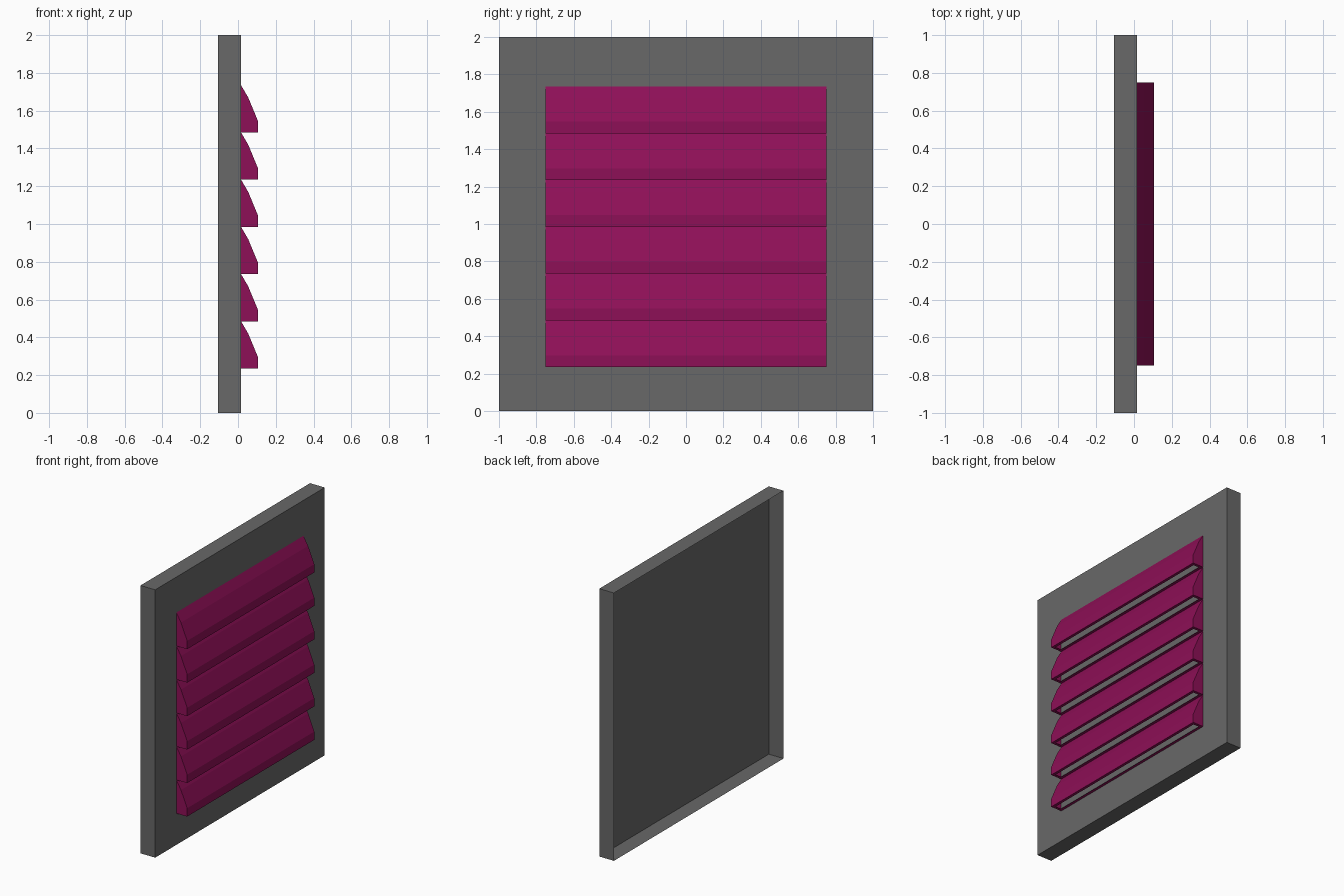
import bpy, bmesh

if "Cube" in bpy.data.objects:
    bpy.data.objects.remove(bpy.data.objects["Cube"])


def material(name, color):
    m = bpy.data.materials.new(name)
    m.diffuse_color = (*color, 1)
    m.use_nodes = True
    m.node_tree.nodes["Principled BSDF"].inputs["Base Color"].default_value = m.diffuse_color
    return m


def make_object(name, bm, mat):
    me = bpy.data.meshes.new(name)
    bm.to_mesh(me)
    bm.free()
    me.materials.append(mat)
    ob = bpy.data.objects.new(name, me)
    bpy.context.collection.objects.link(ob)
    return ob


grey = material("dark grey", (0.14, 0.14, 0.14))
plum = material("plum red", (0.27, 0.005, 0.095))

FRONT = 0.016   # plane of the panel that carries the slats
BACK = -0.105

# Panel: a thin tray, open at the back
bm = bmesh.new()
bmesh.ops.create_cube(bm, size=1)
for v in bm.verts:
    v.co = (FRONT if v.co.x > 0 else BACK, v.co.y * 2, v.co.z * 2 + 1)
bm.normal_update()
bmesh.ops.delete(bm, geom=[f for f in bm.faces if f.normal.x < -0.9], context='FACES_ONLY')
make_object("wall_panel", bm, grey)


# Louvre slat: hooded shell, open against the panel, with a slot underneath
def slat(name, z):
    profile = [(FRONT, 0), (0.105, 0), (0.105, 0.062), (0.054, 0.185), (FRONT, 0.25)]
    bm = bmesh.new()
    end = bm.faces.new([bm.verts.new((x, -0.75, z + h)) for x, h in profile])
    ext = bmesh.ops.extrude_face_region(bm, geom=[end], use_keep_orig=True)
    moved = [g for g in ext["geom"] if isinstance(g, bmesh.types.BMVert)]
    bmesh.ops.translate(bm, verts=moved, vec=(0, 1.5, 0))
    bmesh.ops.recalc_face_normals(bm, faces=bm.faces)
    bm.normal_update()
    back = [f for f in bm.faces if f.normal.x < -0.9]
    bottom = [f for f in bm.faces if f.normal.z < -0.9]
    bmesh.ops.inset_individual(bm, faces=bottom, thickness=0.03)
    bmesh.ops.delete(bm, geom=back + bottom, context='FACES')
    make_object(name, bm, plum)


for i in range(6):
    slat(f"louvre_slat_{i + 1}", 0.235 + 0.25 * i)
